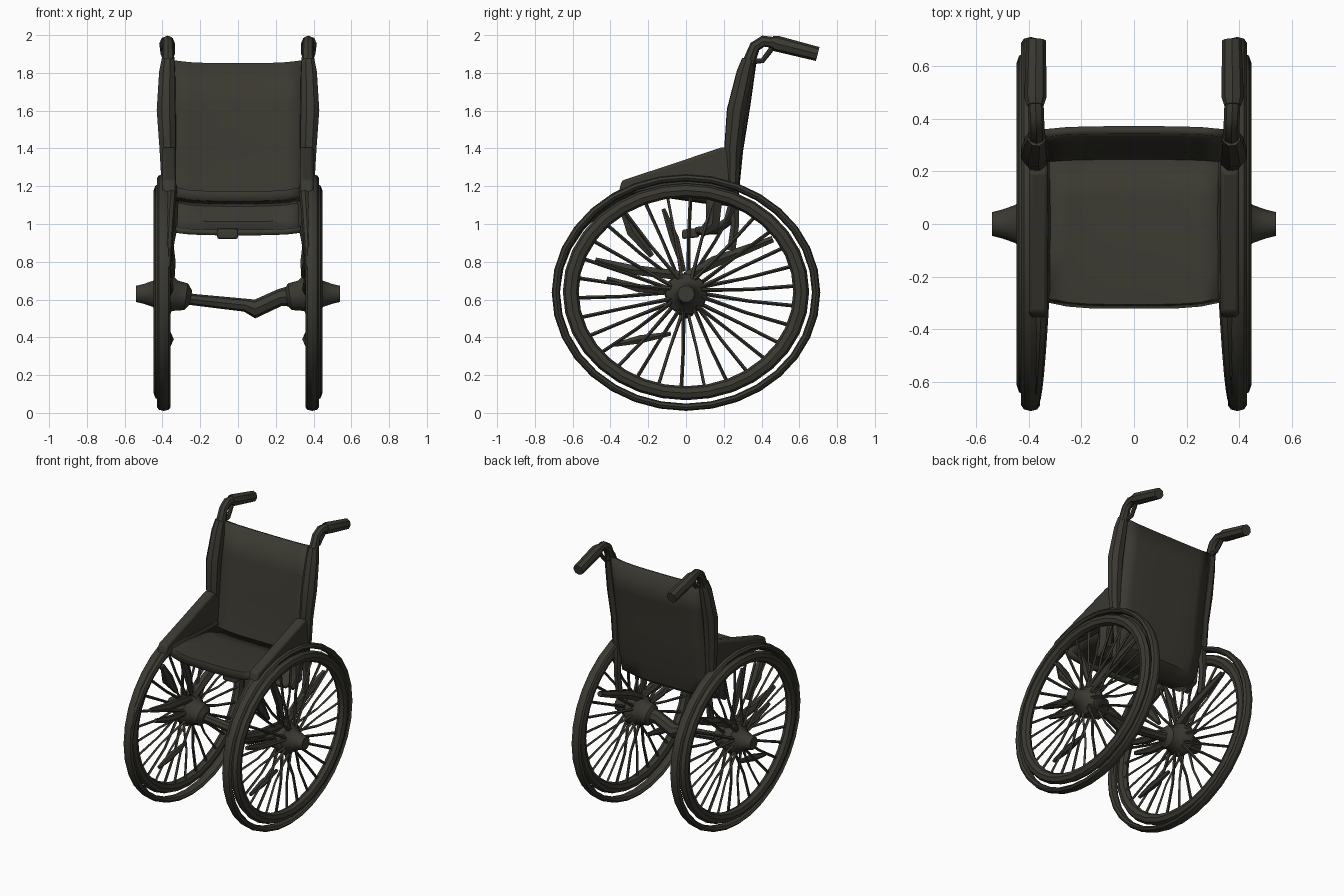
import bpy, bmesh, math

cube = bpy.data.objects.get("Cube")
if cube:
    bpy.data.objects.remove(cube)

dark = bpy.data.materials.new("dark olive")
dark.use_nodes = True
COLOUR = (0.042, 0.040, 0.030, 1)
dark.diffuse_color = COLOUR
dark.node_tree.nodes["Principled BSDF"].inputs["Base Color"].default_value = COLOUR


def finish(ob, name):
    ob.name = name
    ob.data.materials.clear()
    ob.data.materials.append(dark)
    bpy.ops.object.select_all(action='DESELECT')
    ob.select_set(True)
    bpy.context.view_layer.objects.active = ob
    if ob.type == 'CURVE':
        bpy.ops.object.convert(target='MESH')
    bpy.ops.object.shade_smooth_by_angle(angle=math.radians(40))
    return bpy.context.object


def tubes(name, paths, res=2):
    """Each path is a list of (x, y, z, radius); all become one object."""
    cu = bpy.data.curves.new(name, 'CURVE')
    cu.dimensions = '3D'
    cu.bevel_depth = 1
    cu.bevel_resolution = res
    cu.use_fill_caps = True
    for path in paths:
        sp = cu.splines.new('POLY')
        sp.points.add(len(path) - 1)
        for p, (x, y, z, r) in zip(sp.points, path):
            p.co = (x, y, z, 1)
            p.radius = r
    ob = bpy.data.objects.new(name, cu)
    bpy.context.collection.objects.link(ob)
    finish(ob, name)


def from_bmesh(name, bm):
    bmesh.ops.recalc_face_normals(bm, faces=bm.faces)
    me = bpy.data.meshes.new(name)
    bm.to_mesh(me)
    bm.free()
    ob = bpy.data.objects.new(name, me)
    bpy.context.collection.objects.link(ob)
    return finish(ob, name)


def ring(name, x, z, ry, rz, thick, half_width):
    """Slightly oval wheel ring standing in the side plane."""
    bpy.ops.mesh.primitive_torus_add(
        major_segments=32, minor_segments=8, major_radius=1, minor_radius=thick,
        location=(x, 0, z), rotation=(0, math.pi / 2, 0))
    ob = bpy.context.object
    ob.scale = (rz, ry, half_width / thick)
    finish(ob, name)


def cloth(name, profile, half_width, bow, thickness):
    """Panel swept across x from a side profile; bow(k, y) offsets its middle."""
    bm = bmesh.new()
    n = 8
    rows = []
    for y, z in profile:
        row = []
        for i in range(n + 1):
            t = 2 * i / n - 1
            dy, dz = bow(1 - t ** 4, y)
            row.append(bm.verts.new((t * half_width, y + dy, z + dz)))
        rows.append(row)
    for a, b in zip(rows, rows[1:]):
        for i in range(n):
            bm.faces.new((a[i], a[i + 1], b[i + 1], b[i]))
    mod = from_bmesh(name, bm).modifiers.new("thickness", 'SOLIDIFY')
    mod.thickness = thickness
    mod.offset = 0


def plate(name, outline, x0, x1, bevel):
    """Side outline (y, z) extruded between two x positions."""
    bm = bmesh.new()
    face = bm.faces.new([bm.verts.new((x0, y, z)) for y, z in outline])
    ext = bmesh.ops.extrude_face_region(bm, geom=[face])
    verts = [v for v in ext["geom"] if isinstance(v, bmesh.types.BMVert)]
    bmesh.ops.translate(bm, verts=verts, vec=(x1 - x0, 0, 0))
    mod = from_bmesh(name, bm).modifiers.new("soft edges", 'BEVEL')
    mod.width = bevel
    mod.segments = 2


# Seat and backrest
cloth("seat", [(-0.28, 1.14), (-0.27, 1.18), (-0.1, 1.175), (0.1, 1.145), (0.25, 1.13)],
      0.335, lambda k, y: (-0.025 * k if y < -0.2 else 0, -0.02 * k), 0.035)
cloth("backrest", [(0.345, 1.865), (0.315, 1.65), (0.275, 1.4), (0.25, 1.15),
                   (0.215, 1.02), (0.15, 0.975), (0.05, 0.97)],
      0.345, lambda k, y: (0.012 * k, -0.015 * k), 0.03)
plate("seat_bracket", [(-0.02, 0.92), (0.07, 0.93), (0.07, 0.98), (-0.02, 0.97)],
      -0.11, 0.0, 0.01)

# Axle between the hubs
tubes("axle", [[(-0.3, 0, 0.61, 0.04), (-0.24, 0, 0.6, 0.03), (0.04, 0, 0.57, 0.035),
                (0.09, 0, 0.55, 0.05), (0.22, 0, 0.61, 0.045), (0.3, 0, 0.62, 0.06)]])

HUB_Z = 0.635
for side, s in (("left", 1), ("right", -1)):
    # Wheel: large thin ring inside, thick rim outside
    ring(side + "_outer_ring", s * 0.393, 0.637, 0.689, 0.607, 0.032, 0.036)
    ring(side + "_rim", s * 0.413, 0.641, 0.61, 0.537, 0.069, 0.034)
    tubes(side + "_hub", [[(s * x, 0, z, r) for x, z, r in (
        (0.25, 0.61, 0.04), (0.275, 0.615, 0.075), (0.33, 0.62, 0.085),
        (0.37, 0.63, 0.115), (0.42, 0.63, 0.11), (0.45, 0.63, 0.073),
        (0.5, 0.63, 0.055), (0.54, 0.63, 0.045))]], res=3)

    # Spokes, alternating between the two hub flanges
    spokes = []
    count = 30
    for i in range(count):
        a = math.tau * (i + 0.3) / count
        b = a + (0.12 if i % 4 < 2 else -0.12)
        x = 0.36 if i % 2 else 0.43
        spokes.append([(s * x, 0.08 * math.cos(b), HUB_Z + 0.08 * math.sin(b), 0.011),
                       (s * 0.4, 0.34 * math.cos(a), HUB_Z + 0.3 * math.sin(a), 0.009),
                       (s * 0.405, 0.6 * math.cos(a), 0.641 + 0.52 * math.sin(a), 0.01)])
    tubes(side + "_spokes", spokes, res=0)

    # Irregular struts just inside the wheel
    tubes(side + "_struts", [[(s * 0.365, *p) for p in path] for path in (
        ((-0.48, 0.81, 0.015), (-0.3, 0.76, 0.03), (-0.05, 0.73, 0.03), (0.02, 0.68, 0.02)),
        ((0.0, 0.72, 0.03), (0.15, 0.8, 0.035), (0.46, 0.92, 0.02)),
        ((-0.42, 0.71, 0.015), (-0.25, 0.66, 0.025), (-0.08, 0.64, 0.02)),
        ((-0.34, 1.08, 0.015), (-0.28, 0.96, 0.04), (-0.18, 0.83, 0.015)),
        ((-0.12, 1.08, 0.012), (-0.06, 0.92, 0.028), (-0.01, 0.75, 0.012)),
        ((0.25, 1.18, 0.03), (0.26, 1.0, 0.025), (0.24, 0.86, 0.025)),
        ((0.15, 1.14, 0.05), (0.14, 1.0, 0.045), (0.08, 0.95, 0.025)),
        ((-0.38, 0.36, 0.012), (-0.24, 0.39, 0.025), (-0.08, 0.42, 0.012)))], res=1)

    # Sloping arm guard, ending on top of the wheel
    plate(side + "_arm_guard", [(-0.36, 1.15), (-0.34, 1.23), (-0.08, 1.315), (0.2, 1.41),
                                (0.27, 1.35), (0.27, 1.17), (0, 1.2)],
          s * 0.328, s * 0.4, 0.015)

    # Seat rail that runs on as a tapering fender inside the wheel
    fender = [(s * 0.35, 0.26, 1.17, 0.028), (s * 0.345, 0, 1.18, 0.028)]
    for i in range(7):
        a = math.radians(112 + 11 * i)
        fender.append((s * (0.35 + 0.005 * i), 0.685 * math.cos(a),
                       0.637 + 0.6 * math.sin(a), 0.03 - 0.002 * i))
    tubes(side + "_fender", [fender])

    # Back post, crook, grip and brake lever
    tubes(side + "_back_post", [[(s * 0.37, 0.245, 1.2, 0.036), (s * 0.372, 0.246, 1.4, 0.046),
                                 (s * 0.38, 0.266, 1.6, 0.053), (s * 0.375, 0.31, 1.8, 0.045),
                                 (s * 0.37, 0.33, 1.87, 0.036)]])
    tubes(side + "_handle_crook", [[(s * 0.37, 0.33, 1.85, 0.034), (s * 0.37, 0.365, 1.94, 0.03),
                                    (s * 0.372, 0.41, 1.968, 0.03), (s * 0.375, 0.5, 1.955, 0.03)]])
    tubes(side + "_handle_grip", [[(s * 0.375, 0.45, 1.966, 0.032), (s * 0.375, 0.48, 1.955, 0.042),
                                   (s * 0.372, 0.697, 1.9, 0.038)]])
    tubes(side + "_brake_lever", [[(s * 0.36, 0.34, 1.86, 0.016), (s * 0.36, 0.405, 1.865, 0.014),
                                   (s * 0.365, 0.44, 1.91, 0.014), (s * 0.37, 0.47, 1.95, 0.014)]])
